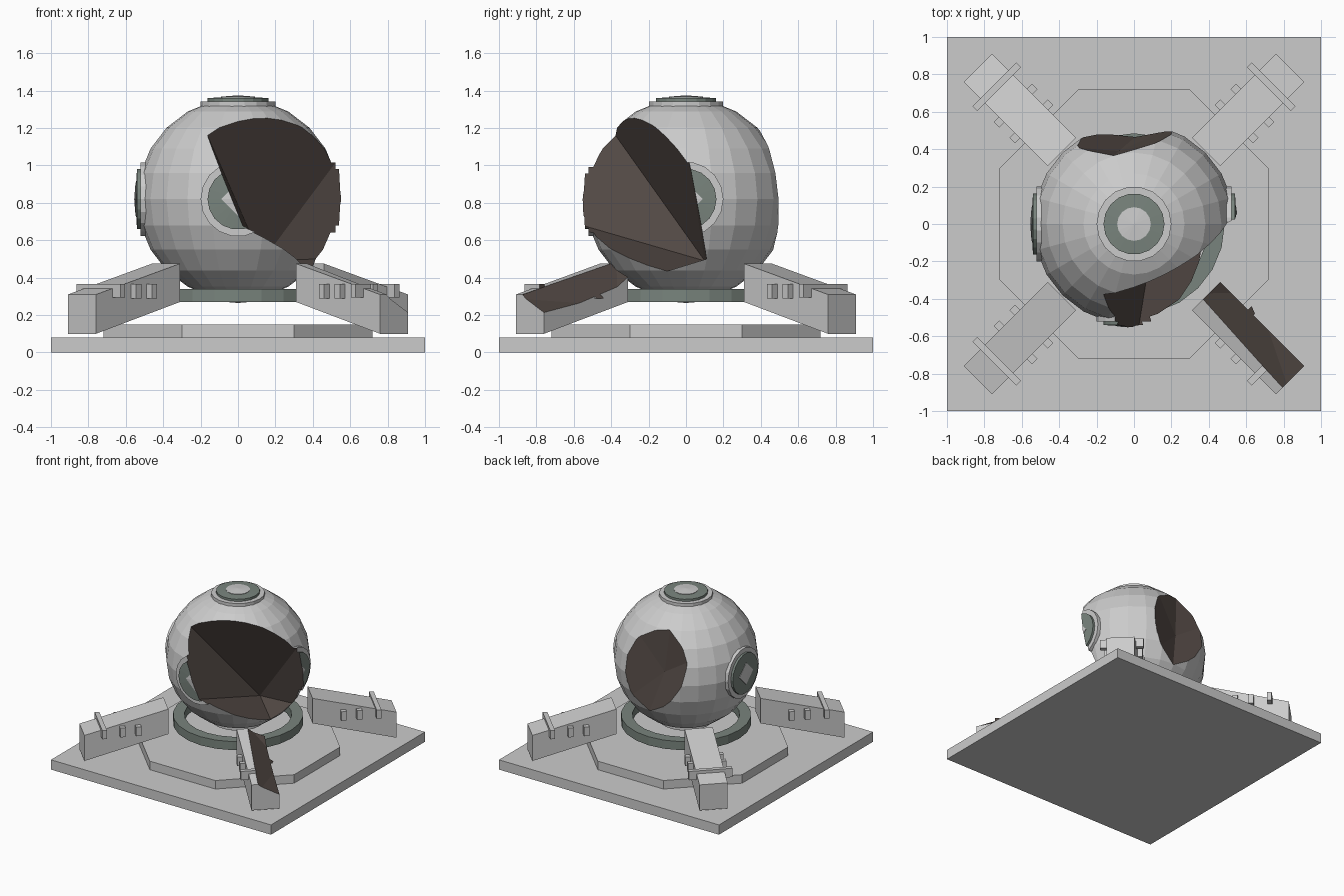
import bpy, bmesh, math
from mathutils import Matrix, Vector

if "Cube" in bpy.data.objects:
    bpy.data.objects.remove(bpy.data.objects["Cube"])

CENTRE = Vector((0, 0, 0.82))


def material(name, rgb):
    m = bpy.data.materials.new(name)
    m.diffuse_color = (*rgb, 1)
    m.use_nodes = True
    m.node_tree.nodes["Principled BSDF"].inputs["Base Color"].default_value = m.diffuse_color
    return m


GREEN = material("dark_green", (0.19, 0.23, 0.205))
BROWN = material("broken_brown", (0.085, 0.066, 0.058))
GREY = material("plain_grey", (0.8, 0.8, 0.8))


def finish(name, bm, mat=GREY, matrix=Matrix()):
    bmesh.ops.remove_doubles(bm, verts=bm.verts, dist=1e-5)
    bmesh.ops.transform(bm, matrix=matrix, verts=bm.verts)
    bmesh.ops.recalc_face_normals(bm, faces=bm.faces)
    me = bpy.data.meshes.new(name)
    bm.to_mesh(me)
    bm.free()
    me.materials.append(mat)
    ob = bpy.data.objects.new(name, me)
    bpy.context.collection.objects.link(ob)
    return ob


def lathe(name, profile, n, mat=GREY, matrix=Matrix(), closed=False, phase=0.0):
    bm = bmesh.new()
    rings = []
    for i in range(n):
        a = phase + math.tau * i / n
        rings.append([bm.verts.new((r * math.cos(a), r * math.sin(a), z)) for r, z in profile])
    m = len(profile)
    for i in range(n):
        p, q = rings[i], rings[(i + 1) % n]
        for j in range(m if closed else m - 1):
            k = (j + 1) % m
            bm.faces.new((p[j], q[j], q[k], p[k]))
    return finish(name, bm, mat, matrix)


def hull(name, points, mat=GREY, matrix=Matrix()):
    bm = bmesh.new()
    verts = [bm.verts.new(p) for p in points]
    bmesh.ops.convex_hull(bm, input=verts)
    bmesh.ops.dissolve_limit(bm, angle_limit=0.001, verts=bm.verts, edges=bm.edges)
    return finish(name, bm, mat, matrix)


def box(name, lo, hi, mat=GREY, matrix=Matrix()):
    pts = [(x, y, z) for x in (lo[0], hi[0]) for y in (lo[1], hi[1]) for z in (lo[2], hi[2])]
    return hull(name, pts, mat, matrix)


def cutter(name, points, matrix):
    ob = hull(name, points, BROWN, matrix)
    ob.hide_render = True
    ob.display_type = 'WIRE'
    return ob


def cut(ob, *cutters):
    for c in cutters:
        mod = ob.modifiers.new("break", 'BOOLEAN')
        mod.operation = 'DIFFERENCE'
        mod.solver = 'EXACT'
        mod.material_mode = 'TRANSFER'
        mod.object = c


def break_cone(name, apex, rim):
    # pyramid from an inner apex through points on the broken rim
    a = Vector(apex)
    pts = [a] + [a + (Vector(p) - a) * 3 for p in rim]
    return cutter(name, pts, Matrix.Translation(CENTRE))


# base slab and octagonal step
box("base_slab", (-1, -1, 0), (1, 1, 0.08))
lathe("octagon_step", [(0, 0.07), (0.779, 0.07), (0.779, 0.15), (0, 0.15)], 8, phase=math.pi / 8)

# collar floating below the sphere
lathe("collar", [(0.40, 0.27), (0.485, 0.27), (0.485, 0.34), (0.40, 0.34)], 24, GREEN, closed=True)

# break cutters for the sphere
front_break = break_cone("front_break_cutter", (0.13, 0.10, -0.33), [
    (-0.165, -0.38, 0.345), (0.51, 0.02, 0.18), (0.42, 0.11, -0.32),
    (0.365, -0.10, -0.385), (0.03, -0.52, -0.15)])
back_break = break_cone("back_break_cutter", (-0.08, 0.39, 0.04), [
    (-0.109, 0.366, 0.382), (0.117, 0.433, 0.303), (-0.303, 0.408, 0.183),
    (-0.215, 0.483, -0.107), (0.005, 0.465, -0.276), (0.145, 0.491, -0.17)])

# faceted sphere
bm = bmesh.new()
bmesh.ops.create_uvsphere(bm, u_segments=24, v_segments=12, radius=0.54)
sphere = finish("sphere", bm, GREY, Matrix.Translation(CENTRE))
cut(sphere, front_break, back_break)

# six round ports, one on each axis
for label, d in (("top", (0, 0, 1)), ("bottom", (0, 0, -1)), ("left", (-1, 0, 0)),
                 ("right", (1, 0, 0)), ("front", (0, -1, 0)), ("back", (0, 1, 0))):
    rot = Vector(d).to_track_quat('Z', 'Y').to_matrix().to_4x4()
    mx = Matrix.Translation(CENTRE) @ rot
    sides = 16 if d[2] else 4
    parts = [
        lathe(label + "_port_rim", [(0, 0.45), (0.2, 0.45), (0.2, 0.522), (0, 0.522)], 18, GREY, mx),
        lathe(label + "_port_lens", [(0, 0.46), (0.163, 0.46), (0.163, 0.54), (0, 0.55)], 18, GREEN, mx),
        lathe(label + "_port_centre", [(0, 0.47), (0.09, 0.47), (0.09, 0.548), (0, 0.555)], sides, GREY, mx)]
    if d[2] == 0:
        for p in parts:
            cut(p, front_break, back_break)

# four sloping legs, each with a cross bar and two through pegs
for label, deg in (("front_right", -45), ("back_right", 45), ("back_left", 135), ("front_left", 225)):
    mx = Matrix.Rotation(math.radians(deg), 4, 'Z')
    leg = hull(label + "_leg", [(r, w, z) for w in (-0.106, 0.106) for r, z in
                                ((1.18, 0.10), (1.18, 0.31), (0.545, 0.475), (0.545, 0.27))], GREY, mx)
    parts = [leg, box(label + "_cross_bar", (1.02, -0.165, 0.295), (1.055, 0.165, 0.367), GREY, mx)]
    for i, r in enumerate((0.776, 0.895)):
        parts.append(box(f"{label}_peg_{i + 1}", (r - 0.02, -0.145, 0.29), (r + 0.02, 0.145, 0.365), GREY, mx))
    if label == "front_right":
        # chipped upper edge of this leg
        chip = cutter("leg_chip_cutter", [
            (1.25, -0.06, 0.29), (0.5, -0.025, 0.49), (0.72, 0.2, 0.25), (1.25, 0.2, 0.15), (0.5, 0.2, 0.39),
            (1.25, -0.06, 0.7), (0.5, -0.025, 0.7), (1.25, 0.2, 0.7), (0.5, 0.2, 0.7)], mx)
        for p in parts:
            cut(p, chip)
